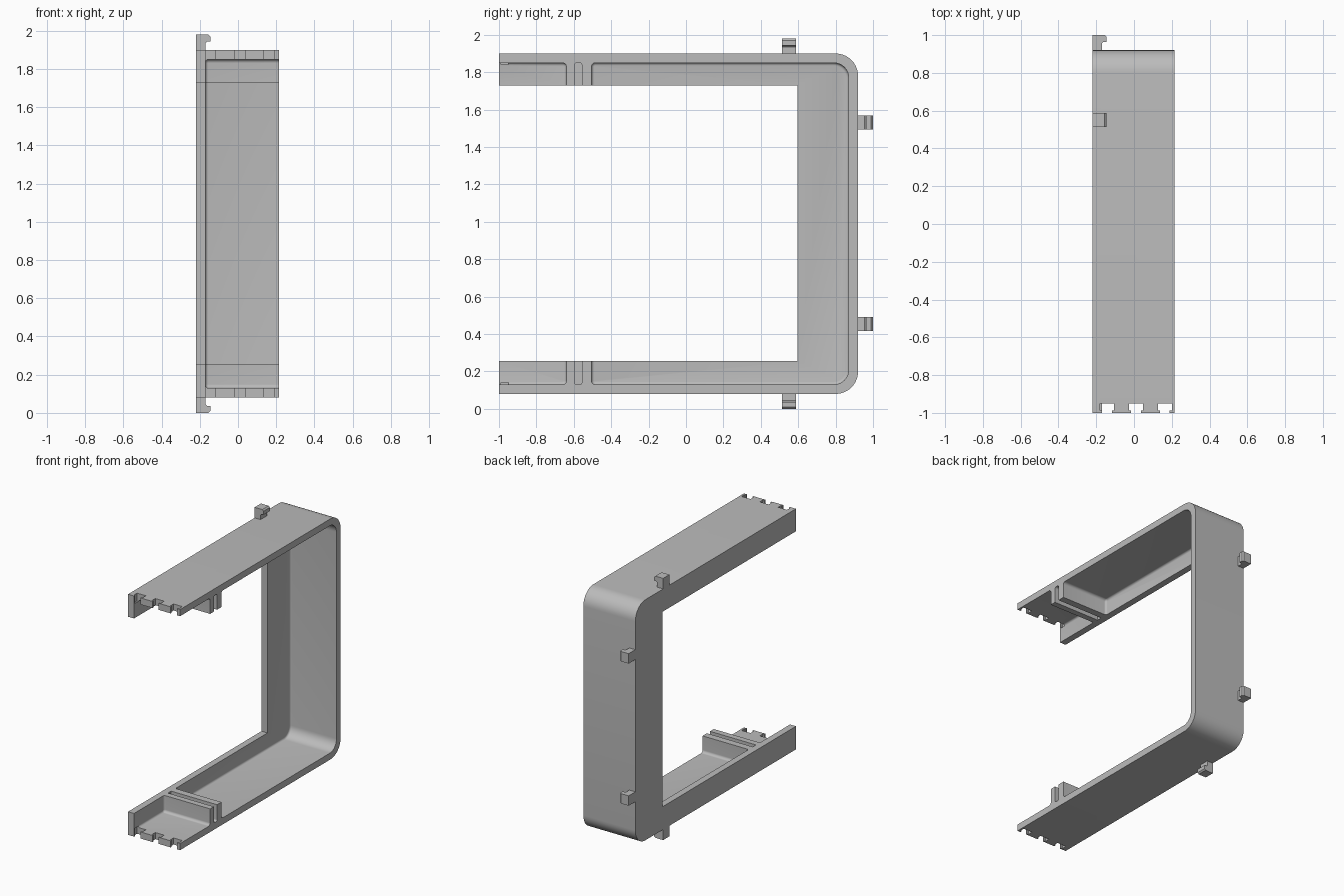
import bpy
import bmesh
from math import cos, sin, pi
from mathutils import Vector

cube = bpy.data.objects.get("Cube")
if cube:
    bpy.data.objects.remove(cube, do_unlink=True)

grey = bpy.data.materials.new("plain grey")
grey.use_nodes = True
GREY = (0.5, 0.5, 0.5, 1)
grey.diffuse_color = GREY
grey.node_tree.nodes["Principled BSDF"].inputs["Base Color"].default_value = GREY

BACK, FRONT = 0.92, -1.0
LOW, HIGH = 0.08, 1.90
MID = (LOW + HIGH) / 2
LEFT, RIGHT, FLOOR = 0.215, -0.22, -0.17


def arc(y, z, r, start, steps=10):
    """Quarter circle of (y, z) points."""
    return [(y + r * cos(start + pi / 2 * i / steps),
             z + r * sin(start + pi / 2 * i / steps)) for i in range(steps + 1)]


def prism(name, outline, x0, x1, floor_round=0):
    """Extrude a (y, z) outline along x, optionally rounding the x0 rim."""
    bm = bmesh.new()
    base = bm.faces.new([bm.verts.new((x0, y, z)) for y, z in outline])
    top = bmesh.ops.extrude_face_region(bm, geom=[base])["geom"]
    bmesh.ops.translate(bm, vec=(x1 - x0, 0, 0),
                        verts=[v for v in top if isinstance(v, bmesh.types.BMVert)])
    if floor_round:
        rim = [e for e in bm.edges if all(abs(v.co.x - x0) < 1e-5 for v in e.verts)]
        bmesh.ops.bevel(bm, geom=rim, offset=floor_round, segments=4,
                        profile=0.5, affect='EDGES')
    bmesh.ops.recalc_face_normals(bm, faces=bm.faces)
    mesh = bpy.data.meshes.new(name)
    bm.to_mesh(mesh)
    bm.free()
    mesh.materials.append(grey)
    obj = bpy.data.objects.new(name, mesh)
    bpy.context.collection.objects.link(obj)
    return obj


def rounded(y0, y1, z0, z1, r_front, r_back):
    """Rectangle outline with separate front and back corner radii."""
    f, b = r_front, r_back
    return (arc(y1 - b, z1 - b, b, 0) + arc(y0 + f, z1 - f, f, pi / 2)
            + arc(y0 + f, z0 + f, f, pi) + arc(y1 - b, z0 + b, b, 1.5 * pi))


def rect(y0, y1, z0, z1):
    return [(y0, z0), (y1, z0), (y1, z1), (y0, z1)]


def cut(target, cutter):
    cutter.hide_render = True
    mod = target.modifiers.new("cut", 'BOOLEAN')
    mod.operation, mod.solver, mod.object = 'DIFFERENCE', 'EXACT', cutter
    bpy.context.view_layer.objects.active = target
    bpy.ops.object.modifier_apply(modifier=mod.name)
    bpy.data.objects.remove(cutter, do_unlink=True)


# Frame: C-shaped block, rounded at the two back corners
R = 0.12
frame = prism("frame", [(FRONT, LOW)] + arc(BACK - R, LOW + R, R, 1.5 * pi)
              + arc(BACK - R, HIGH - R, R, 0)
              + [(FRONT, HIGH), (FRONT, 1.73), (0.595, 1.73),
                 (0.595, 0.255), (FRONT, 0.255)], RIGHT, LEFT)

# Recesses: long channel, front pockets and the divider slots
cut(frame, prism("channel", rounded(-0.505, 0.87, 0.13, 1.85, 0.02, 0.08),
                 FLOOR, 0.5, 0.015))
cut(frame, prism("front_pocket", rounded(-1.3, -0.64, 0.13, 1.85, 0.02, 0.02),
                 FLOOR, 0.5, 0.015))
cut(frame, prism("divider_slot", rounded(-0.595, -0.557, 0.13, 1.85, 0.012, 0.012),
                 FLOOR, 0.5))

# Keyhole notches along both front edges
for z0, z1 in ((0, 0.14), (1.84, 2)):
    for x in (-0.143, 0.01, 0.163):
        cut(frame, prism("notch_head", rect(-0.988, -0.95, z0, z1), x - 0.037, x + 0.037))
        cut(frame, prism("notch_neck", rect(-1.1, -0.98, z0, z1), x - 0.026, x + 0.026))


# Hooks: stem with a head overhanging towards the left, along a given direction
def hook(name, anchor, out, along):
    out, along = Vector(out), Vector(along)
    profile = [(0, -0.01), (0.05, -0.01), (0.05, 0.035), (0.058, 0.043), (0.075, 0.043),
               (0.075, 0.07), (0.065, 0.08), (0, 0.08)]
    bm = bmesh.new()
    start = Vector((RIGHT, *anchor)) - along * 0.0375
    face = bm.faces.new([bm.verts.new(start + Vector((a, 0, 0)) + out * b)
                         for a, b in profile])
    ext = bmesh.ops.extrude_face_region(bm, geom=[face])["geom"]
    bmesh.ops.translate(bm, vec=along * 0.075,
                        verts=[v for v in ext if isinstance(v, bmesh.types.BMVert)])
    bmesh.ops.recalc_face_normals(bm, faces=bm.faces)
    mesh = bpy.data.meshes.new(name)
    bm.to_mesh(mesh)
    bm.free()
    mesh.materials.append(grey)
    bpy.context.collection.objects.link(bpy.data.objects.new(name, mesh))


Y, Z = (0, 1, 0), (0, 0, 1)
hook("top_hook", (0.55, HIGH), Z, Y)
hook("bottom_hook", (0.55, LOW), (0, 0, -1), Y)
hook("upper_back_hook", (BACK, 1.53), Y, Z)
hook("lower_back_hook", (BACK, 0.455), Y, Z)

# Smooth the rounded corners, keep the edges crisp
bpy.ops.object.select_all(action='DESELECT')
frame.select_set(True)
bpy.context.view_layer.objects.active = frame
bpy.ops.object.shade_smooth_by_angle(angle=0.5)
